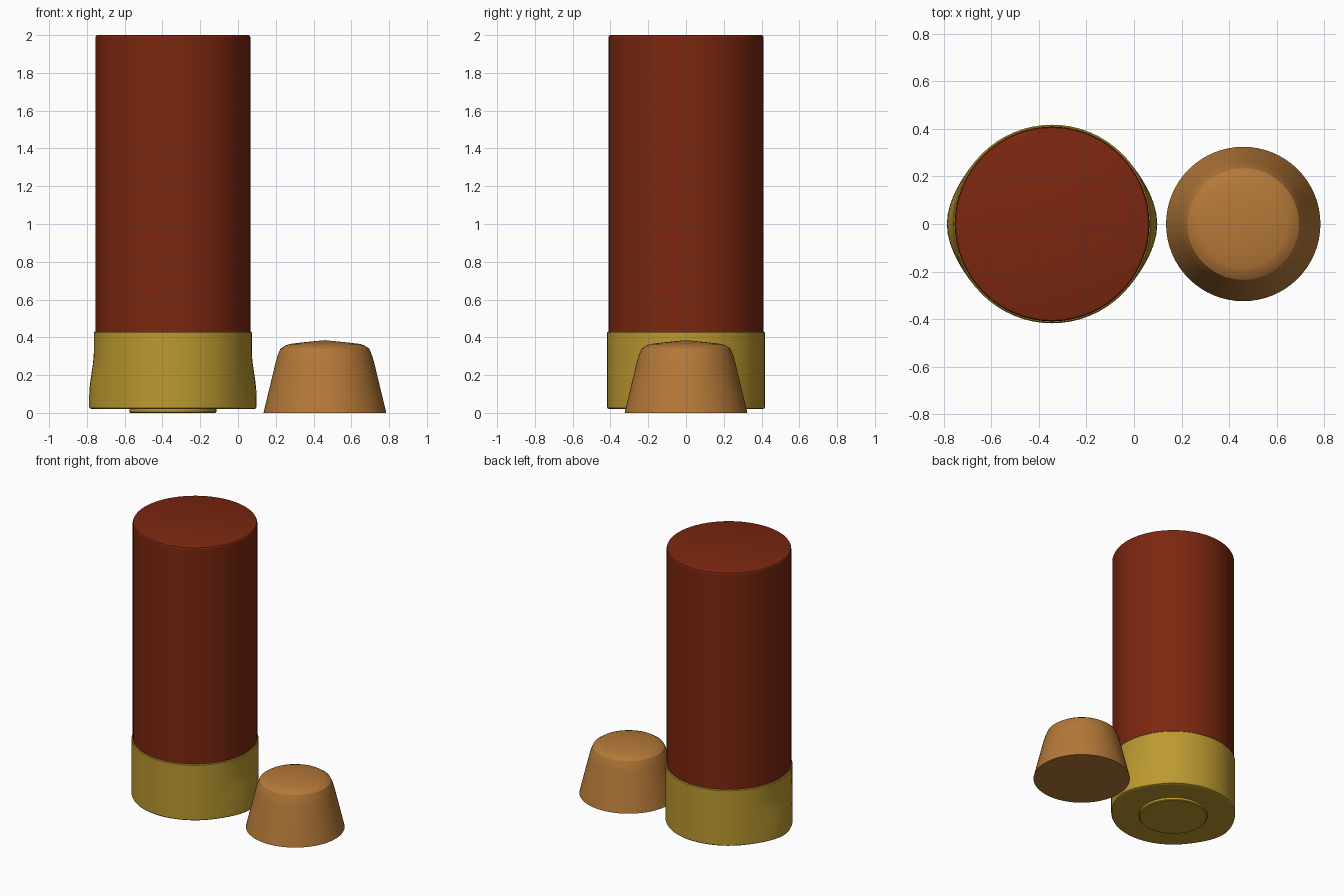
import bpy, bmesh, math

if "Cube" in bpy.data.objects:
    bpy.data.objects.remove(bpy.data.objects["Cube"])

SEGMENTS = 64
SHELL_X, PLUG_X = -0.345, 0.46


def material(name, color):
    mat = bpy.data.materials.new(name)
    mat.diffuse_color = (*color, 1)
    mat.use_nodes = True
    mat.node_tree.nodes["Principled BSDF"].inputs["Base Color"].default_value = mat.diffuse_color
    return mat


def lathe(name, profile, x, mat, warp=None, angle=22):
    """Closed solid from a (radius, z) profile, listed bottom to top; radius 0 makes a pole."""
    bm = bmesh.new()
    rings = []
    for r, z in profile:
        if r == 0:
            rings.append([bm.verts.new((0, 0, z))] * SEGMENTS)
            continue
        ring = []
        for i in range(SEGMENTS):
            a = 2 * math.pi * i / SEGMENTS
            px, py = r * math.cos(a), r * math.sin(a)
            if warp:
                px = warp(px, py, z)
            ring.append(bm.verts.new((px, py, z)))
        rings.append(ring)
    for low, high in zip(rings, rings[1:]):
        for i in range(SEGMENTS):
            j = (i + 1) % SEGMENTS
            loop = dict.fromkeys((low[i], low[j], high[j], high[i]))
            bm.faces.new(list(loop))
    if profile[0][0]:
        bm.faces.new(rings[0][::-1])
    if profile[-1][0]:
        bm.faces.new(rings[-1])
    mesh = bpy.data.meshes.new(name)
    bm.to_mesh(mesh)
    bm.free()
    mesh.materials.append(mat)
    obj = bpy.data.objects.new(name, mesh)
    bpy.context.collection.objects.link(obj)
    obj.location.x = x
    bpy.ops.object.select_all(action='DESELECT')
    obj.select_set(True)
    bpy.context.view_layer.objects.active = obj
    bpy.ops.object.shade_smooth_by_angle(angle=math.radians(angle))
    return obj


def side_flare(x, y, z):
    """Push the lower rim outward on the left and right sides only."""
    height = min(1, max(0, (0.33 - z) / 0.24))
    width = max(0, 1 - abs(y) / 0.27)
    smooth = lambda t: t * t * (3 - 2 * t)
    return x + math.copysign(0.025 * smooth(height) * smooth(width), x)


red = material("red_casing", (0.2, 0.02, 0.005))
brass = material("brass", (0.5, 0.32, 0.03))
copper = material("copper", (0.46, 0.19, 0.04))

# Long tube with a tiny rounded top edge
lathe("casing_tube", [(0.41, 0.40), (0.41, 1.99), (0.406, 1.998), (0.40, 2.0)],
      SHELL_X, red)

# Metal base cup, flared at its sides
lathe("base_cup", [(0.405, 0.02), (0.414, 0.024), (0.418, 0.032), (0.418, 0.09),
                   (0.418, 0.13), (0.418, 0.17), (0.418, 0.21), (0.418, 0.25),
                   (0.418, 0.29), (0.418, 0.33), (0.418, 0.425), (0.413, 0.43)],
      SHELL_X, brass, side_flare)

# Small disc under the base
lathe("base_disc", [(0.225, 0.0), (0.23, 0.005), (0.23, 0.03)], SHELL_X, brass)

# Separate tapered plug with a shallow domed top
lathe("tapered_plug", [(0.325, 0.0), (0.26, 0.27), (0.25, 0.305), (0.235, 0.34),
                       (0.21, 0.357), (0.185, 0.365), (0.12, 0.373), (0, 0.385)],
      PLUG_X, copper, angle=30)
